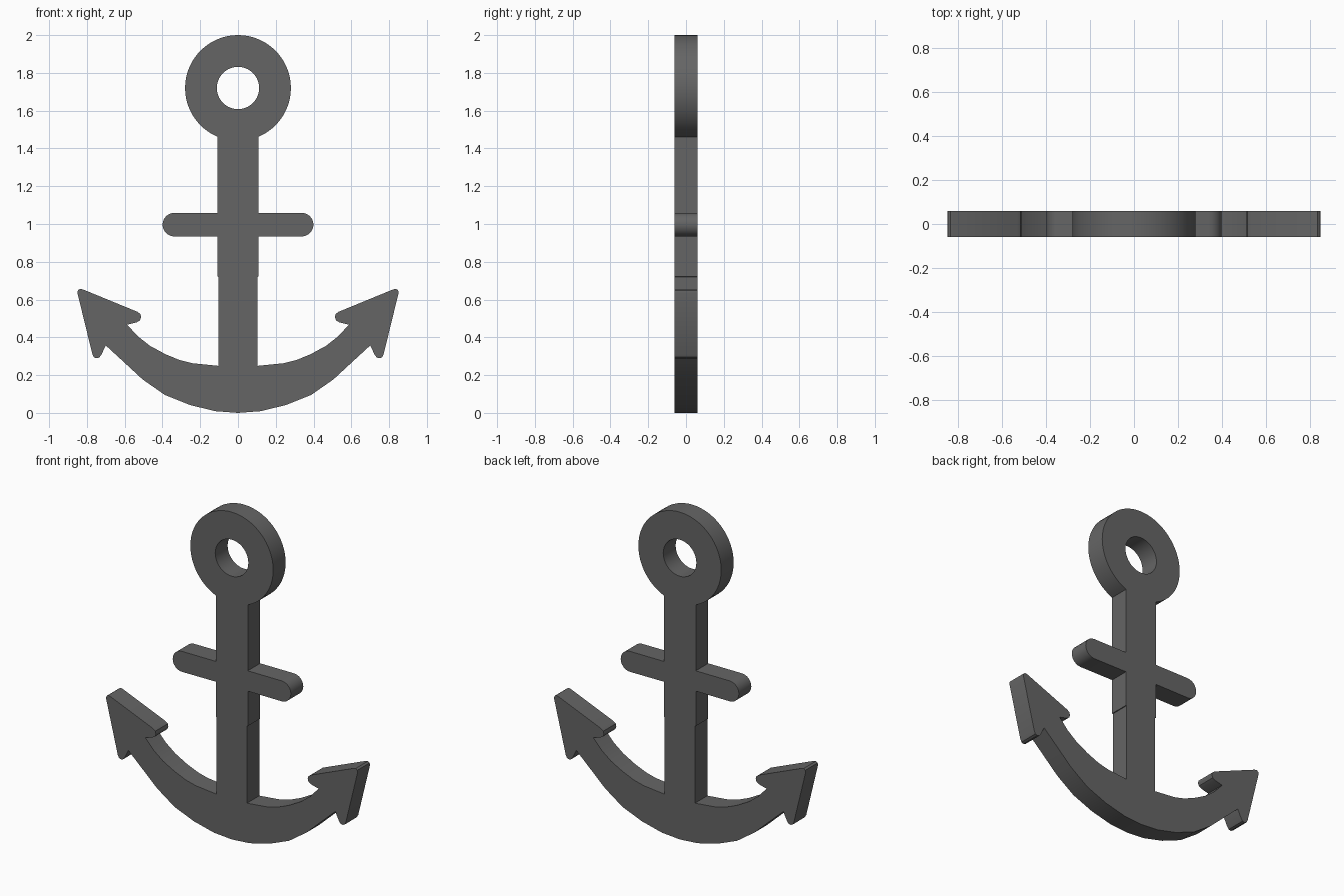
import bpy, bmesh, math

if "Cube" in bpy.data.objects:
    bpy.data.objects.remove(bpy.data.objects["Cube"])

HALF = 0.06  # half thickness


def arc(cx, cz, r, a0, a1, n):
    """Points on a circle from angle a0 to a1 (degrees)."""
    return [(cx + r * math.cos(math.radians(a0 + (a1 - a0) * i / n)),
             cz + r * math.sin(math.radians(a0 + (a1 - a0) * i / n)))
            for i in range(n + 1)]


def plate(name, loops, material):
    """Flat plate from an outer loop and hole loops in the XZ plane."""
    bm = bmesh.new()
    rings = []
    for y in (-HALF, HALF):
        edges, side = [], []
        for pts in loops:
            vs = [bm.verts.new((x, y, z)) for x, z in pts]
            edges += [bm.edges.new((vs[i - 1], vs[i])) for i in range(len(vs))]
            side.append(vs)
        rings.append(side)
        bmesh.ops.triangle_fill(bm, edges=edges, use_beauty=True)
    for front, back in zip(*rings):
        for i in range(len(front)):
            bm.faces.new((front[i - 1], front[i], back[i], back[i - 1]))
    bmesh.ops.recalc_face_normals(bm, faces=bm.faces[:])
    me = bpy.data.meshes.new(name)
    bm.to_mesh(me)
    bm.free()
    me.materials.append(material)
    ob = bpy.data.objects.new(name, me)
    bpy.context.collection.objects.link(ob)
    bpy.context.view_layer.objects.active = ob
    ob.select_set(True)
    bpy.ops.object.shade_smooth_by_angle(angle=math.radians(30))
    return ob


grey = bpy.data.materials.new("dark_grey")
grey.diffuse_color = (0.13, 0.13, 0.13, 1)
grey.use_nodes = True
grey.node_tree.nodes["Principled BSDF"].inputs["Base Color"].default_value = grey.diffuse_color

# right half of the outline, from the bottom centre up to the top of the ring
arm_outer = [(0, 0), (0.12, 0.009), (0.255, 0.042), (0.387, 0.095),
             (0.505, 0.177), (0.60, 0.265), (0.70, 0.357)]
fluke = [(0.724, 0.307), (0.735, 0.293), (0.749, 0.289), (0.763, 0.295), (0.771, 0.311),
         (0.85, 0.634), (0.848, 0.649), (0.837, 0.657), (0.822, 0.654),
         (0.532, 0.535), (0.517, 0.523), (0.513, 0.507), (0.519, 0.490), (0.535, 0.480),
         (0.587, 0.467)]
arm_inner = [(0.53, 0.405), (0.466, 0.355), (0.385, 0.311), (0.31, 0.280),
             (0.243, 0.263), (0.103, 0.249)]
shank_low = [(0.103, 0.72), (0.108, 0.721), (0.108, 0.935)]
crossbar = arc(0.337, 0.9965, 0.0625, -90, 90, 12)
shank_high = [(0.108, 1.059)]
a0 = -math.degrees(math.acos(0.108 / 0.28))
ring = arc(0, 1.72, 0.28, a0, 90, 28)
ring[-1] = (0, 2.0)

half = arm_outer + fluke + arm_inner + shank_low + crossbar + shank_high + ring
outline = half + [(-x, z) for x, z in reversed(half[1:-1])]
hole = arc(0, 1.72, 0.112, 0, 360, 40)[:-1]

plate("anchor", [outline, hole], grey)
